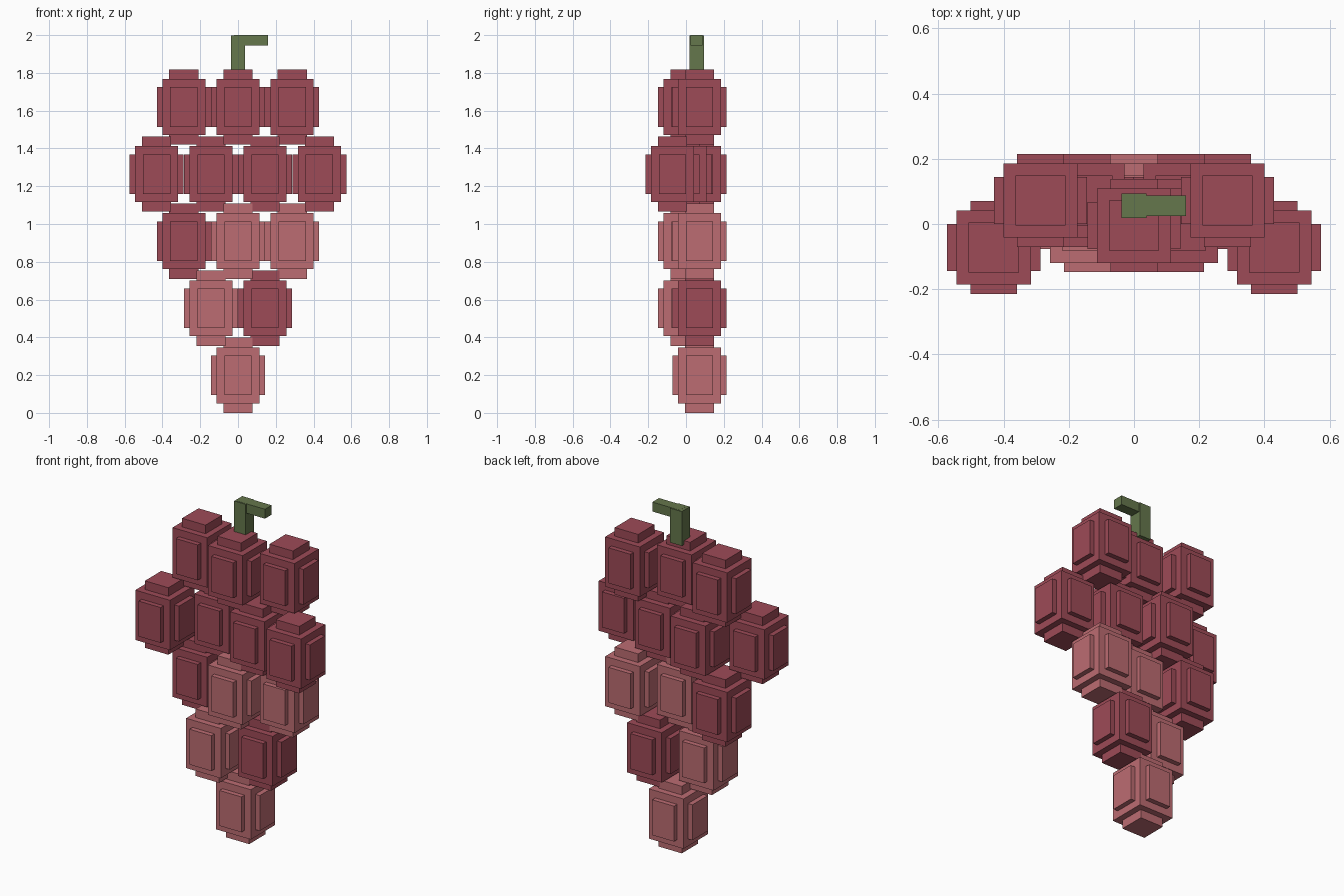
import bpy, bmesh
from mathutils import Matrix, Vector

if "Cube" in bpy.data.objects:
    bpy.data.objects.remove(bpy.data.objects["Cube"])


def material(name, rgb):
    m = bpy.data.materials.new(name)
    m.diffuse_color = (*rgb, 1)
    m.use_nodes = True
    m.node_tree.nodes["Principled BSDF"].inputs["Base Color"].default_value = m.diffuse_color
    return m


DARK = material("dark red", (0.337, 0.069, 0.095))
LIGHT = material("light red", (0.503, 0.150, 0.168))
GREEN = material("stem green", (0.130, 0.184, 0.072))


def boxes(name, mat, parts, loc=(0, 0, 0)):
    """One object made of boxes, each given as (centre, half sizes)."""
    bm = bmesh.new()
    for centre, half in parts:
        size = Matrix.Diagonal((*(2 * h for h in half), 1))
        bmesh.ops.create_cube(bm, size=1, matrix=Matrix.Translation(centre) @ size)
    me = bpy.data.meshes.new(name)
    bm.to_mesh(me)
    bm.free()
    me.materials.append(mat)
    ob = bpy.data.objects.new(name, me)
    ob.location = Vector(loc)
    bpy.context.collection.objects.link(ob)
    return ob


# Berry: a core block with a raised plate on each of its six sides
O = (0, 0, 0)
BERRY = [
    (O, (0.114, 0.114, 0.148)),
    (O, (0.143, 0.072, 0.105)),
    (O, (0.072, 0.143, 0.105)),
    (O, (0.077, 0.077, 0.199)),
]

# Rows from the bottom up: depth and colour of each berry, left to right
BACK, MID, FRONT = 0.072, -0.005, -0.072
ROWS = [
    [(BACK, LIGHT)],
    [(MID, LIGHT), (BACK, DARK)],
    [(BACK, DARK), (MID, LIGHT), (BACK, LIGHT)],
    [(FRONT, DARK), (BACK, DARK), (MID, DARK), (FRONT, DARK)],
    [(BACK, DARK), (MID, DARK), (BACK, DARK)],
]
for r, row in enumerate(ROWS):
    for c, (y, mat) in enumerate(row):
        x = (c - (len(row) - 1) / 2) * 0.287
        boxes(f"berry_row{r + 1}_{c + 1}", mat, BERRY, (x, y, 0.199 + 0.355 * r))

# Stem: upright post with a short arm bent to the right
boxes("stem_post", GREEN, [((0, 0.056, 1.897), (0.038, 0.038, 0.102))])
boxes("stem_arm", GREEN, [((0.07, 0.056, 1.972), (0.09, 0.031, 0.028))])
